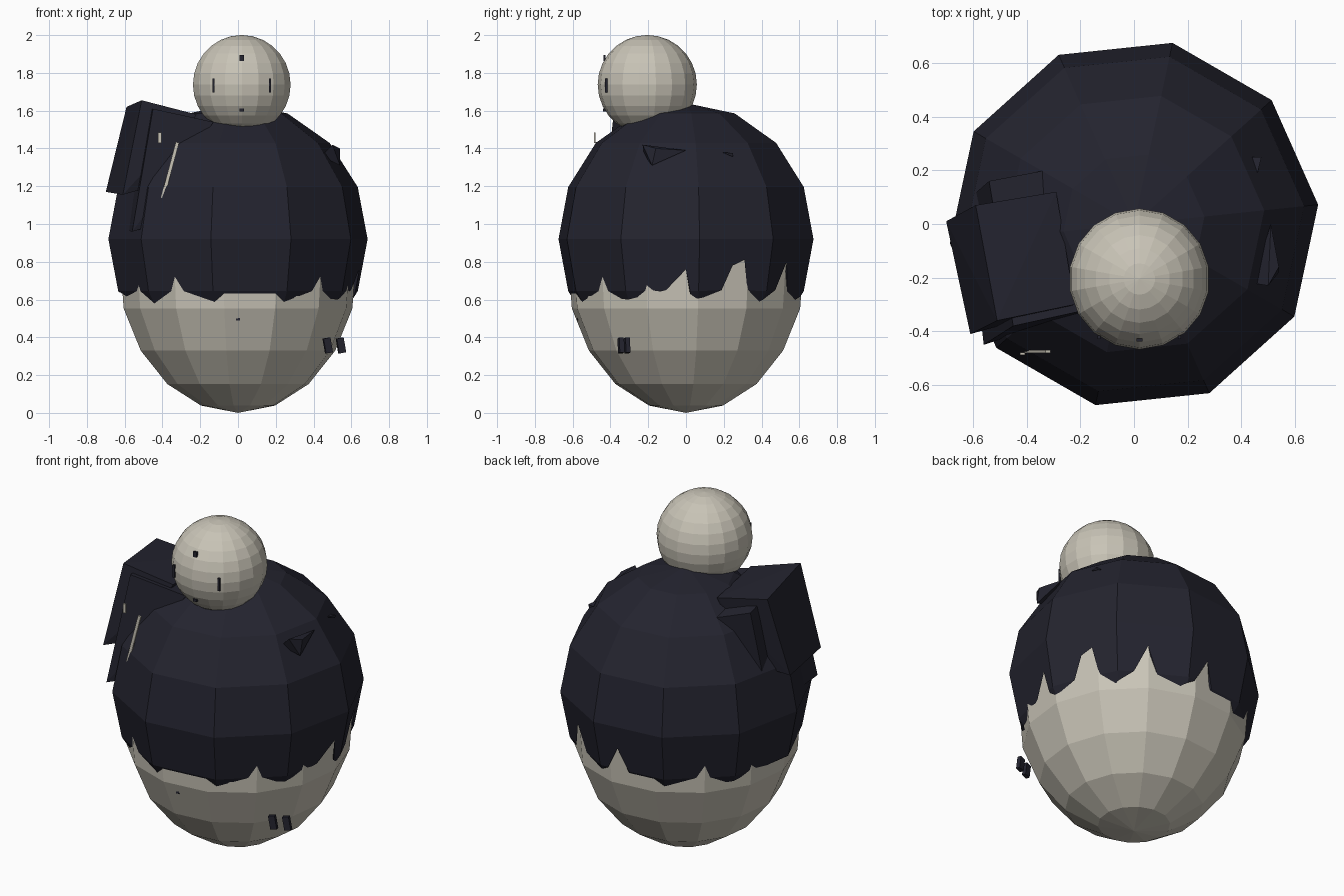
import bpy, bmesh, math
from mathutils import Vector, Matrix

cube = bpy.data.objects.get("Cube")
if cube:
    bpy.data.objects.remove(cube, do_unlink=True)


def material(name, rgb):
    m = bpy.data.materials.new(name)
    m.use_nodes = True
    m.diffuse_color = (*rgb, 1)
    m.node_tree.nodes["Principled BSDF"].inputs["Base Color"].default_value = (*rgb, 1)
    return m


CREAM = material("warm cream", (0.58, 0.55, 0.47))
NAVY = material("midnight navy", (0.017, 0.017, 0.028))


def finish(name, bm, mat):
    bmesh.ops.remove_doubles(bm, verts=bm.verts[:], dist=0.0005)
    bmesh.ops.recalc_face_normals(bm, faces=bm.faces[:])
    mesh = bpy.data.meshes.new(name)
    bm.to_mesh(mesh)
    bm.free()
    mesh.materials.append(mat)
    ob = bpy.data.objects.new(name, mesh)
    bpy.context.collection.objects.link(ob)
    return ob


def loft(name, columns, mat):
    """Skin a closed ring of columns, each a list of points."""
    bm = bmesh.new()
    cols = [[bm.verts.new(p) for p in c] for c in columns]
    for a, b in zip(cols, cols[1:] + cols[:1]):
        for i in range(len(a) - 1):
            bm.faces.new((a[i], a[i + 1], b[i + 1], b[i]))
    return finish(name, bm, mat)


def polar(r, deg, z):
    t = math.radians(deg)
    return (r * math.cos(t), r * math.sin(t), z)


def box(name, loc, size, mat, tilt=0, turn=0):
    bm = bmesh.new()
    bmesh.ops.create_cube(bm, size=1)
    m = (Matrix.Translation(loc) @ Matrix.Rotation(math.radians(turn), 4, 'Z')
         @ Matrix.Rotation(math.radians(tilt), 4, 'Y') @ Matrix.Diagonal((*size, 1)))
    bmesh.ops.transform(bm, matrix=m, verts=bm.verts[:])
    return finish(name, bm, mat)


def hull(name, points, mat):
    bm = bmesh.new()
    for p in points:
        bm.verts.new(p)
    bmesh.ops.convex_hull(bm, input=bm.verts[:])
    return finish(name, bm, mat)


# Cream egg body
belly = [(0.64 * math.sin(math.radians(18 * i)), 0.8 - 0.8 * math.cos(math.radians(18 * i)))
         for i in range(5)]
belly += [(0.615, 0.64), (0.63, 0.85), (0, 0.95)]
SEGS = 14
loft("egg_body", [[polar(r, 6 + 360 * k / SEGS, z) for r, z in belly] for k in range(SEGS)], CREAM)

# Ten-sided dark shell with a jagged lower edge: (angle, height)
SHELL_R, SHELL_Z, SHELL_H = 0.69, 0.92, 0.72
hem = [(-157, .57), (-147, .63), (-132, .52), (-118, .63), (-100, .51), (-90, .62),
       (-68, .55), (-59, .62), (-30, .6), (-10, .65), (0, .76), (2, .63), (6, .6),
       (18, .65), (23, .78), (29, .81), (32, .65), (39, .58), (50, .65), (57, .8),
       (62, .6), (70, .57), (82, .64), (89, .78), (94, .62), (108, .6), (125, .56),
       (160, .62), (187, .64), (203, .57)]
shell_rings = [(SHELL_R * math.cos(math.radians(a)), SHELL_Z + SHELL_H * math.sin(math.radians(a)))
               for a in (90, 67.5, 45, 22.5, 0, -22.5, -45)]


def shell_radius(z):
    for (r1, z1), (r2, z2) in zip(shell_rings, shell_rings[1:]):
        if z >= z2:
            return r1 + (r2 - r1) * (z1 - z) / (z1 - z2)
    return shell_rings[-1][0]


def shell_point(deg, z):
    facet = math.cos(math.radians(18)) / math.cos(math.radians((deg - 6) % 36 - 18))
    return polar(shell_radius(z) * facet, deg, z)


def hem_height(deg):
    for (a1, h1), (a2, h2) in zip(hem, hem[1:]):
        if a1 <= deg <= a2:
            return h1 + (h2 - h1) * (deg - a1) / (a2 - a1)
    return hem[0][1]


angles = sorted({a for a, h in hem[:-1]} | {6 + 36 * k for k in range(-4, 6)})
columns = []
for a in angles:
    low = hem_height(a)
    heights = [z for r, z in shell_rings[:5]] + [max(low, shell_rings[5][1]), low]
    columns.append([shell_point(a, z) for z in heights])
loft("jagged_shell", columns, NAVY)

# Head
bm = bmesh.new()
bmesh.ops.create_uvsphere(bm, u_segments=18, v_segments=14, radius=0.2625)
HEAD = Vector((0.02, -0.205, 1.738))
bmesh.ops.translate(bm, vec=HEAD, verts=bm.verts[:])
finish("head", bm, CREAM)

# Face marks
for side, name in ((-1, "right_eye"), (1, "left_eye")):
    box(name, HEAD + Vector((side * 0.15, -0.217, -0.005)), (0.012, 0.012, 0.075), NAVY)
box("forehead_mark", HEAD + Vector((0, -0.227, 0.14)), (0.022, 0.012, 0.032), NAVY)
box("mouth", HEAD + Vector((0, -0.224, -0.135)), (0.022, 0.02, 0.015), NAVY)

# Slanted pack on the right shoulder: two overlapping blocks
hull("pack_block", [(-.51, -.36, 1.655), (-.61, -.41, 1.155), (-.59, .07, 1.62), (-.70, .01, 1.17),
                    (-.22, -.30, 1.58), (-.29, .12, 1.57), (-.45, -.34, 1.2), (-.45, .05, 1.2)], NAVY)
hull("pack_flap", [(-.45, -.38, 1.61), (-.56, -.45, .96), (-.54, .16, 1.56), (-.62, .09, .97),
                   (-.13, -.31, 1.54), (-.33, .20, 1.49), (-.49, -.42, .98), (-.5, .08, .98)], NAVY)

# Cream trim in front of the pack
box("trim_strip", (-.36, -.475, 1.285), (.018, .01, .305), CREAM, tilt=15)
box("trim_tab", (-.415, -.483, 1.457), (.018, .01, .055), CREAM)

# Small fins on the left shoulder
hull("shoulder_fin", [(.51, 0, 1.39), (.54, -.16, 1.40), (.50, -.23, 1.42), (.54, -.18, 1.31),
                      (.44, -.22, 1.36)], NAVY)
hull("rear_fin", [(.46, .19, 1.38), (.475, .25, 1.375), (.47, .25, 1.355), (.44, .25, 1.37)], NAVY)

# Buttons and navel
for x, y, name in ((.475, -.345, "inner_button"), (.545, -.312, "outer_button")):
    box(name, (x, y, .357), (.038, .024, .08), NAVY, tilt=-10, turn=15)
box("navel", (0, -.566, .505), (.02, .02, .032), NAVY)
